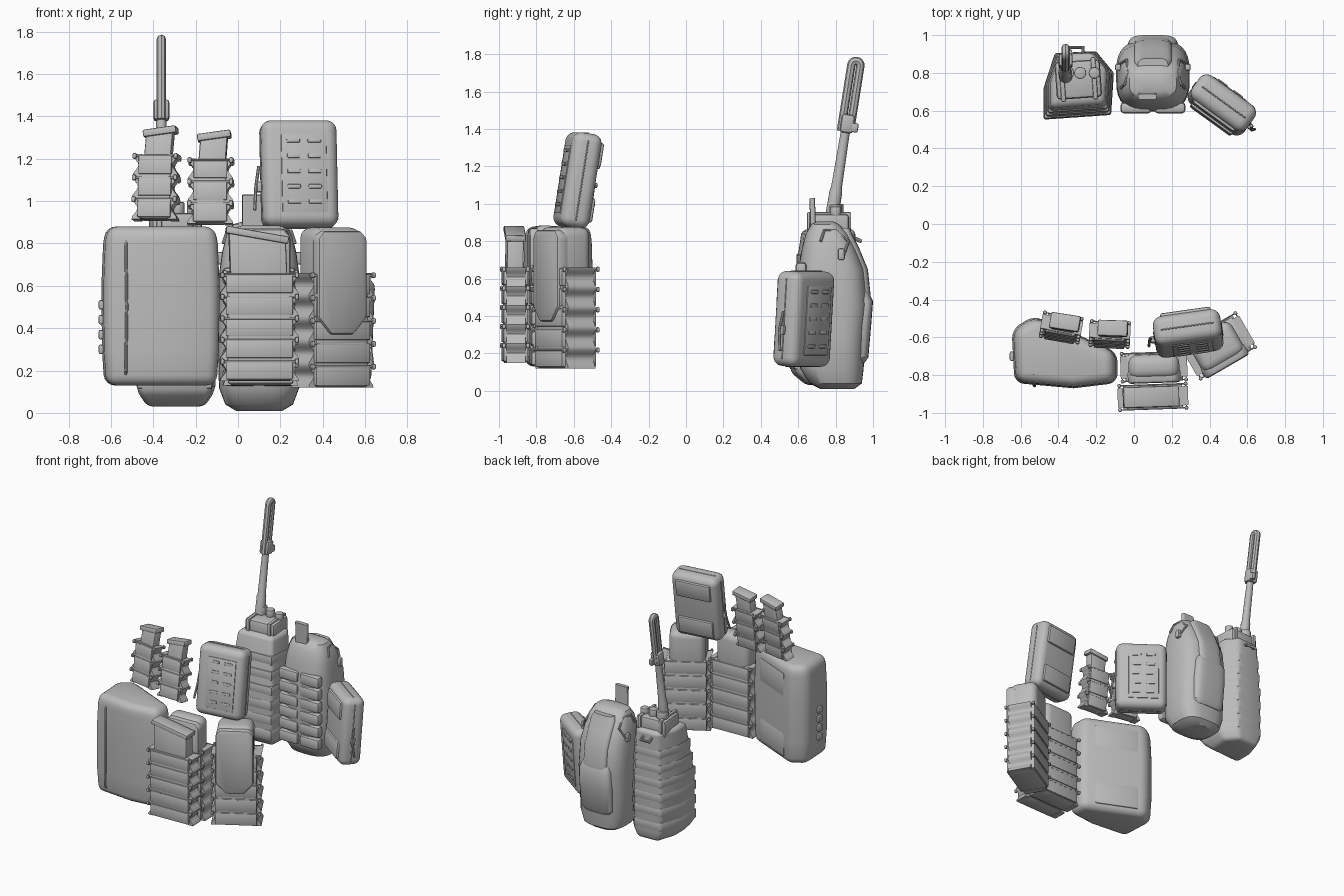
import bpy, bmesh, math
from math import sin, cos, pi, radians
from mathutils import Matrix, Vector

if "Cube" in bpy.data.objects:
    bpy.data.objects.remove(bpy.data.objects["Cube"], do_unlink=True)

GREY = (0.5, 0.5, 0.5, 1)
fabric = bpy.data.materials.new("plain grey")
fabric.use_nodes = True
fabric.diffuse_color = GREY
bsdf = fabric.node_tree.nodes["Principled BSDF"]
bsdf.inputs["Base Color"].default_value = GREY
bsdf.inputs["Roughness"].default_value = 0.8
parts = []
WORLD = Matrix.Identity(4)


def at(x, y, z, yaw=0, lean=0, roll=0):
    return (Matrix.Translation((x, y, z)) @ Matrix.Rotation(radians(yaw), 4, 'Z')
            @ Matrix.Rotation(radians(lean), 4, 'X') @ Matrix.Rotation(radians(roll), 4, 'Y'))


def add(name, mesh, M):
    mesh.materials.clear()
    mesh.materials.append(fabric)
    ob = bpy.data.objects.new(name, mesh)
    bpy.context.scene.collection.objects.link(ob)
    ob.matrix_world = M
    parts.append(ob)


def loft(name, M, rings, bevel=0, seg=3):
    """Skin closed rings, cap both ends and round the sharp edges."""
    bm = bmesh.new()
    rows = [[bm.verts.new(p) for p in ring] for ring in rings]
    n = len(rows[0])
    for a, b in zip(rows, rows[1:]):
        for i in range(n):
            j = (i + 1) % n
            bm.faces.new((a[i], a[j], b[j], b[i]))
    bm.faces.new(rows[0][::-1])
    bm.faces.new(rows[-1])
    bmesh.ops.recalc_face_normals(bm, faces=bm.faces)
    if bevel:
        sharp = [e for e in bm.edges if e.calc_face_angle(0) > radians(32)]
        bmesh.ops.bevel(bm, geom=sharp, offset=bevel, segments=seg, profile=0.5,
                        affect='EDGES', clamp_overlap=True)
    mesh = bpy.data.meshes.new(name)
    bm.to_mesh(mesh)
    bm.free()
    add(name, mesh, M)


def box(name, M, c, s, bevel=0.008, seg=2):
    ring = lambda z: [(c[0] + i * s[0] / 2, c[1] + j * s[1] / 2, z)
                      for i, j in ((-1, -1), (1, -1), (1, 1), (-1, 1))]
    loft(name, M, [ring(c[2] - s[2] / 2), ring(c[2] + s[2] / 2)], bevel, seg)


def plate(name, M, outline, y0, y1, bevel=0):
    """Outline in x and z, given thickness along y."""
    loft(name, M, [[(x, y, z) for x, z in outline] for y in (y0, y1)], bevel, 2)


def oval(cx, cy, w, d, z, power=3, n=32):
    f = lambda v: math.copysign(abs(v) ** (2 / power), v)
    return [(cx + w / 2 * f(cos(2 * pi * i / n)), cy + d / 2 * f(sin(2 * pi * i / n)), z)
            for i in range(n)]


def tube(name, M, pts, r, cyclic=False):
    cu = bpy.data.curves.new(name, 'CURVE')
    cu.dimensions = '3D'
    cu.bevel_depth, cu.bevel_resolution, cu.use_fill_caps = r, 2, True
    sp = cu.splines.new('POLY')
    sp.points.add(len(pts) - 1)
    for p, co in zip(sp.points, pts):
        p.co = (*co, 1)
    sp.use_cyclic_u = cyclic
    ob = bpy.data.objects.new(name, cu)
    mesh = bpy.data.meshes.new_from_object(ob)
    bpy.data.objects.remove(ob)
    add(name, mesh, M)


def scalloped_pouch(label, M, w, d, h, rows, ear):
    """Elastic carrier: body, wavy side straps, bands, cords and knots."""
    box(label + "_body", M, (0, 0, h / 2), (w, d, h), 0.018)
    steps = rows * 8
    for s in (-1, 1):
        wave = [(s * (w / 2 + ear * (0.5 + 0.4 * cos(pi * i / 4))), h * i / steps)
                for i in range(steps + 1)]
        plate(label + "_side_strap", M, [(s * (w / 2 - 0.01), 0)] + wave
              + [(s * (w / 2 - 0.01), h)], -d * 0.42, d * 0.42)
    for i in range(rows):
        z = h * (i + 0.5) / rows
        box(label + "_band", M, (0, 0, z), (w + 0.004, d + 0.012, h / rows * 0.84), 0.005)
        zc = h * (i + 1) / rows - 0.01
        x, y = w / 2 + ear * 0.6, d / 2 + 0.004
        tube(label + "_cord", M, [(-x, -y, zc), (x, -y, zc), (x, y, zc), (-x, y, zc)],
             0.005, True)
        for sx in (-1, 1):
            for sy in (-1, 1):
                box(label + "_knot", M, (sx * x, sy * y, zc), (0.02, 0.02, 0.028), 0.008)


def flap(label, M, w, d, low, top, tip):
    """Rounded cover folded over the pouch and hanging down its front."""
    box(label + "_filling", M, (0, 0, (low + top) / 2), (w - 0.02, d, top - low), 0.05, 4)
    x, y = w / 2 - 0.005, -d / 2
    plate(label + "_flap", M, [(-x, top - 0.05), (-x, tip + 0.08), (0.07 - x, tip), (x - 0.07, tip),
                               (x, tip + 0.08), (x, top - 0.05), (x - 0.03, top - .015),
                               (0.03 - x, top - .015)], y - 0.022, y + 0.05, 0.016)


def panel_pouch(label, M):
    """Flat zipped pouch with a slotted panel in front and two pads behind."""
    w, d, h = 0.36, 0.16, 0.51
    box(label + "_body", M, (0, 0, 0), (w, d, h), 0.05, 5)
    box(label + "_panel", M, (0.015, -d / 2, -0.005), (0.215, 0.01, 0.37), 0.004)
    for i in range(5):
        for x in (-0.035, 0.065):
            box(label + "_slot", M, (x, -d / 2 - 0.007, 0.15 - 0.073 * i), (0.062, 0.009, 0.02), 0.004)
    for z in (-0.15, 0.15):
        box(label + "_pad", M, (0, d / 2, z), (0.27, 0.03, 0.13), 0.012)
    a, b, r = w / 2, h / 2, 0.045
    tube(label + "_piping", M, [(r - a, 0, -b), (a - r, 0, -b), (a, 0, r - b), (a, 0, b - r),
                                (a - r, 0, b), (r - a, 0, b), (-a, 0, b - r), (-a, 0, r - b)],
         0.004, True)
    box(label + "_zip_slider", M, (-a - 0.01, 0, -0.06), (0.025, 0.03, 0.05))
    tube(label + "_zip_pull", M, [(-a - 0.01, 0, 0.04), (-a - 0.025, 0.01, -0.06),
                                  (-a - 0.035, -0.01, -0.17)], 0.008)


def magazine(label, M, w, d, z0, z1, tilt):
    """Slanted magazine with a thicker base plate on top."""
    drop = w / 2 * math.tan(radians(tilt))
    sx = -0.01 if tilt > 0 else 0.015
    ring = lambda z, o, k: [(o + i * w / 2, j * d / 2, z - k * i * drop)
                            for i, j in ((-1, -1), (1, -1), (1, 1), (-1, 1))]
    loft(label, M, [ring(z0, 0, 0), ring(z1, sx, 1)], 0.01, 2)
    box(label + "_base", M @ at(sx, 0, z1, 0, 0, tilt), (0, 0, 0), (w + 0.03, d + 0.02, 0.035))


def scaled(points, centre, z, k):
    c = Vector(centre)
    return [(*(c + (Vector(p) - c) * k), z) for p in points]


# Large utility pouch
FOOT = [(-.645, -.56), (-.53, -.487), (-.09, -.68), (-.09, -.84), (-.32, -.868), (-.63, -.84)]
loft("utility_pouch", WORLD, [scaled(FOOT, (-.37, -.69), z, k) for z, k in
                              ((.13, .96), (.3, 1), (.6, 1.01), (.8, .98), (.88, .93))], 0.048, 4)
tube("utility_seam", WORLD, [(-.53, -.80, .14), (-.53, -.855, .2), (-.525, -.858, .5),
                             (-.53, -.85, .8), (-.53, -.79, .875)], 0.007)
BACK = at(-.33, -.588, 0, -23.7)
for z in (.26, .72):
    box("utility_back_pad", BACK, (0, 0, z), (0.32, 0.03, 0.18), 0.012)
for i in range(4):
    box("utility_zip_toggle", WORLD, (-.647, -.7, .3 + .07 * i), (0.022, 0.05, 0.045))

# Rifle magazine pouches
FRONT = at(.1, -.915, .15, 2)
scalloped_pouch("front_magazine_pouch", FRONT, .31, .12, .51, 5, .035)
magazine("rifle_magazine", FRONT @ at(0, -.012, 0, 0, -1), .27, .09, .4, .69, 10)
MIDDLE = at(.105, -.755, .13, 2)
scalloped_pouch("rear_magazine_pouch", MIDDLE, .3, .14, .54, 5, .03)
flap("rear_magazine_pouch", MIDDLE, .29, .13, .45, .755, .4)
SIDE = at(.445, -.645, .12, 30)
scalloped_pouch("side_magazine_pouch", SIDE, .29, .2, .54, 5, .035)
flap("side_magazine_pouch", SIDE @ at(-.01, 0, 0), .275, .2, .45, .755, .25)

# Pistol magazine pouches
for side, M in (("right", at(-.39, -.575, .91, -10, -8)), ("left", at(-.13, -.61, .89, -3, -8))):
    scalloped_pouch(side + "_pistol_pouch", M, .155, .09, .31, 3, .035)
    magazine(side + "_pistol_magazine", M, .13, .065, .2, .42, -8)

# Zipped panel pouches
panel_pouch("upper_panel_pouch", at(.287, -.58, 1.125, 8, -9))
panel_pouch("hip_panel_pouch", at(.465, .63, .385, 144, 4))

# Rounded rear pack: (height, width, front y, back y)
SHAPE = ((.01, .22, .72, .9), (.04, .32, .66, .94), (.12, .38, .61, .95), (.3, .39, .595, .96),
         (.46, .39, .595, .975), (.65, .38, .6, .955), (.76, .35, .62, .91),
         (.84, .31, .64, .87), (.89, .25, .67, .82), (.905, .15, .7, .79))
loft("rear_pack", WORLD, [oval(.1, (a + b) / 2, w, b - a, z) for z, w, a, b in SHAPE])
loft("rear_pack_ridge", WORLD, [oval(.1, b - .04, .2 * k, .115, z, 4) for z, w, a, b, k in
                                [(*s, 1) for s in SHAPE[3:8]] + [(.87, .2, .67, .86, .8)]])
loft("rear_pack_pocket", WORLD, [oval(.1, y, w, .15, z, 4) for z, w, y in
                                 ((.15, .22, .88), (.18, .26, .9), (.35, .27, .915),
                                  (.48, .26, .925), (.53, .23, .9))])
for i in range(6):
    for x in (.01, .19):
        box("rear_pack_webbing", WORLD, (x, .615, .17 + .095 * i), (.165, .06, .085), 0.02)
loft("rear_pack_tab", at(.07, .68, .87, 0, 2), [oval(0, 0, .1, .03, z, 6) for z in (-.14, .16)])
for s in (-1, 1):
    tube("rear_pack_cord", WORLD, [(.1 + s * x, y, z) for x, y, z in
         ((.17, .72, .8), (.15, .74, .86), (.13, .8, .86), (.14, .87, .8), (.185, .84, .72))], 0.008)
    box("rear_pack_toggle", WORLD, (.1 + s * .185, .83, .73), (.03, .035, .06))

# Radio carrier, leaning back as it narrows upward
RADIO = [(-.48, .55), (-.12, .575), (-.105, .8), (-.2, .915), (-.42, .905), (-.48, .72)]
TAPER = ((.03, .72), (.1, .98), (.45, .98), (.84, .8), (.865, .76))
HUB = (-.29, .87)
loft("radio_pouch", WORLD, [scaled(RADIO, HUB, z, k) for z, k in TAPER], 0.025, 3)
for i in range(6):
    z = .15 + .11 * i
    k = .992 - .18 * max(0, z - .45) / .39
    loft("radio_webbing", WORLD, [scaled(RADIO, (-.29, .8), z + dz, 1.0) if i < 0 else
                                  scaled(RADIO, HUB, z + dz, k) for dz in (-.035, .035)], 0.01, 2)
RIG = at(-.295, .765, 0, 4)
box("radio_body", RIG, (0, 0, .88), (.24, .2, .13), 0.02)
for x in (-.085, .085):
    box("radio_frame", RIG, (x, 0, .88), (.025, .225, .15), 0.008)
for x, r, top in ((-.285, .032, .995), (-.21, .03, .985), (-.36, .042, 1.0)):
    loft("radio_knob", WORLD, [oval(x, .8, 2 * r, 2 * r, z, 2, 16) for z in (.93, top)], 0.006, 2)
tube("radio_strap_loop", WORLD, [(-.34, .87, .83), (-.34, .935, .8), (-.27, .935, .8),
                                 (-.27, .87, .83)], 0.01)

# Folded antenna
ANT = at(-.362, .783, .95, 0, -9)
loft("antenna_stem", ANT, [oval(0, 0, 2 * r, 2 * r, z, 2, 16) for z, r in
                           ((0, .036), (.12, .034), (.14, .029), (.46, .024))])
box("antenna_clamp", ANT, (0, .004, .485), (.075, .07, .1), 0.015)
box("antenna_clip", ANT, (.02, .045, .47), (.03, .04, .05))
arch = [(0, .024 * sin(a), .80 + .024 * cos(a)) for a in [pi * (i / 8 - .5) for i in range(9)]]
tube("antenna_loop", ANT, [(0, -.024, .44)] + arch + [(0, .024, .46)], 0.0225)

# Smooth shading with sharp creases
bpy.ops.object.select_all(action='DESELECT')
for ob in parts:
    ob.select_set(True)
bpy.context.view_layer.objects.active = parts[0]
bpy.ops.object.shade_smooth_by_angle(angle=radians(35))
